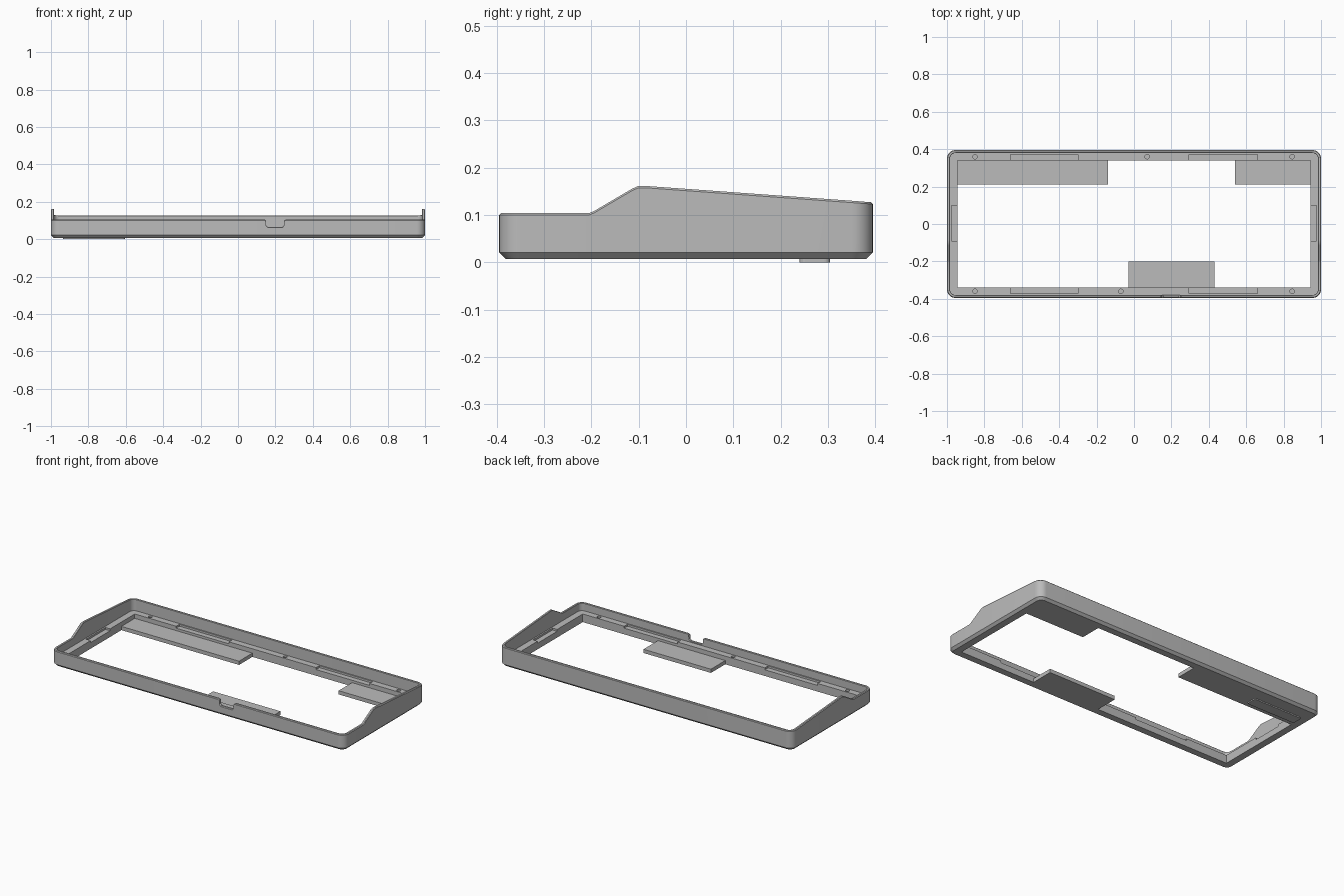
import bpy, bmesh, math
from mathutils import Matrix, Vector

cube = bpy.data.objects.get("Cube")
if cube:
    bpy.data.objects.remove(cube, do_unlink=True)

HX, HY, RADIUS = 1.0, 0.395, 0.045      # outer half sizes, corner radius
OPEN_X, OPEN_Y = 0.943, 0.34            # half sizes of the opening
BASE, LEDGE, PLATE_TOP = 0.007, 0.057, 0.03
WALL, EDGE, CHAMFER = 0.016, 0.004, 0.014

grey = bpy.data.materials.new("mid_grey")
grey.use_nodes = True
colour = (0.5, 0.5, 0.5, 1)
grey.diffuse_color = colour
grey.node_tree.nodes["Principled BSDF"].inputs["Base Color"].default_value = colour

# Rim height along the sides (y, z) and around the front notch (x, z)
SIDE = [(-0.395, 0.104), (-0.205, 0.104), (-0.195, 0.108), (-0.115, 0.155),
        (-0.102, 0.161), (-0.085, 0.1615), (0.395, 0.127)]
NOTCH = [(0.143, 0.104), (0.149, 0.099), (0.15, 0.075), (0.159, 0.065),
         (0.237, 0.065), (0.246, 0.075), (0.247, 0.099), (0.253, 0.104)]


def side_height(y):
    for (y0, z0), (y1, z1) in zip(SIDE, SIDE[1:]):
        if y <= y1:
            return z0 + (z1 - z0) * max(0, y - y0) / (y1 - y0)
    return SIDE[-1][1]


def outline(inset):
    """Rounded rectangle, counter-clockwise, with extra points at rim breaks."""
    pts = []
    breaks = [y for y, z in SIDE[1:-1]]
    straight = [
        [(HX - inset, y) for y in breaks],
        [],
        [(-HX + inset, y) for y in reversed(breaks)],
        [(x, -HY + inset) for x, z in NOTCH],
    ]
    corners = [(1, -1), (1, 1), (-1, 1), (-1, -1)]
    for k, (sx, sy) in enumerate(corners):
        for i in range(9):
            a = math.radians(-90 + 90 * k + 90 * i / 8)
            r = RADIUS - inset
            pts.append((sx * (HX - RADIUS) + r * math.cos(a),
                        sy * (HY - RADIUS) + r * math.sin(a)))
        pts += straight[k]
    return pts


def make_object(name, bm):
    bmesh.ops.recalc_face_normals(bm, faces=bm.faces)
    mesh = bpy.data.meshes.new(name)
    bm.to_mesh(mesh)
    bm.free()
    mesh.materials.append(grey)
    obj = bpy.data.objects.new(name, mesh)
    bpy.context.collection.objects.link(obj)
    return obj


def add_box(bm, x0, x1, y0, y1, z0, z1):
    size = Matrix.Diagonal((x1 - x0, y1 - y0, z1 - z0, 1))
    centre = Vector(((x0 + x1) / 2, (y0 + y1) / 2, (z0 + z1) / 2))
    return bmesh.ops.create_cube(bm, size=1, matrix=Matrix.Translation(centre) @ size)


# Frame: loops swept over the cross-section from chamfer to rim to ledge
outer = outline(0)
rim = [side_height(y) for x, y in outer]
rim[-len(NOTCH):] = [z for x, z in NOTCH]
clamped = [(max(-OPEN_X, min(OPEN_X, x)), max(-OPEN_Y, min(OPEN_Y, y)))
           for x, y in outline(WALL)]


def level(pts, z):
    return [(x, y, z) for x, y in pts]


def follow_rim(inset, drop):
    return [(x, y, z - drop) for (x, y), z in zip(outline(inset), rim)]


loops = [level(outline(CHAMFER), BASE), level(outer, BASE + CHAMFER),
         follow_rim(0, EDGE), follow_rim(EDGE, 0),
         follow_rim(WALL - EDGE / 2, 0), follow_rim(WALL, EDGE / 2),
         level(outline(WALL), LEDGE), level(clamped, LEDGE), level(clamped, BASE)]
bm = bmesh.new()
rings = [[bm.verts.new(p) for p in loop] for loop in loops]
n = len(outer)
for a, b in zip(rings, rings[1:] + rings[:1]):
    for i in range(n):
        j = (i + 1) % n
        bm.faces.new((a[i], a[j], b[j], b[i]))
bmesh.ops.remove_doubles(bm, verts=bm.verts, dist=0.0001)
frame = make_object("frame", bm)

# Shallow pockets and blind screw holes in the ledge
bm = bmesh.new()
POCKET_Z, TOP = LEDGE - 0.012, LEDGE + 0.01
for s in (-1, 1):
    for x0, x1 in ((-0.66, -0.3), (0.295, 0.66)):
        add_box(bm, x0, x1, *sorted((s * 0.33, s * 0.372)), POCKET_Z, TOP)
    add_box(bm, *sorted((s * 0.93, s * 0.975)), -0.09, 0.1, POCKET_Z, TOP)
    for x in (-0.85, s * 0.07, 0.845):
        bmesh.ops.create_cone(bm, cap_ends=True, segments=20, radius1=0.012,
                              radius2=0.012, depth=0.04,
                              matrix=Matrix.Translation((x, s * 0.36, LEDGE)))
cutter = make_object("ledge_cutter", bm)
cutter.hide_render = True
cut = frame.modifiers.new("ledge_cuts", 'BOOLEAN')
cut.operation = 'DIFFERENCE'
cut.solver = 'EXACT'
cut.object = cutter
bpy.ops.object.select_all(action='DESELECT')
bpy.context.view_layer.objects.active = frame
frame.select_set(True)
bpy.ops.object.modifier_apply(modifier=cut.name)
bpy.data.objects.remove(cutter, do_unlink=True)
bpy.ops.object.shade_smooth_by_angle(angle=math.radians(30))

# Thin mounting plates reaching into the opening
for name, box in {
    "back_right_plate": (-OPEN_X, -0.14, 0.21, OPEN_Y),
    "back_left_plate": (0.54, OPEN_X, 0.21, OPEN_Y),
    "front_plate": (-0.03, 0.43, -OPEN_Y, -0.2),
}.items():
    bm = bmesh.new()
    add_box(bm, *box, BASE, PLATE_TOP)
    make_object(name, bm)

# Plain raised pad with rounded corners on the underside
bm = bmesh.new()
add_box(bm, -0.935, -0.605, 0.24, 0.305, 0, BASE + 0.001)
upright = [e for e in bm.edges if abs(e.verts[0].co.z - e.verts[1].co.z) > 0.001]
bmesh.ops.bevel(bm, geom=upright, offset=0.012, segments=4, profile=0.5, affect='EDGES')
make_object("underside_pad", bm)
